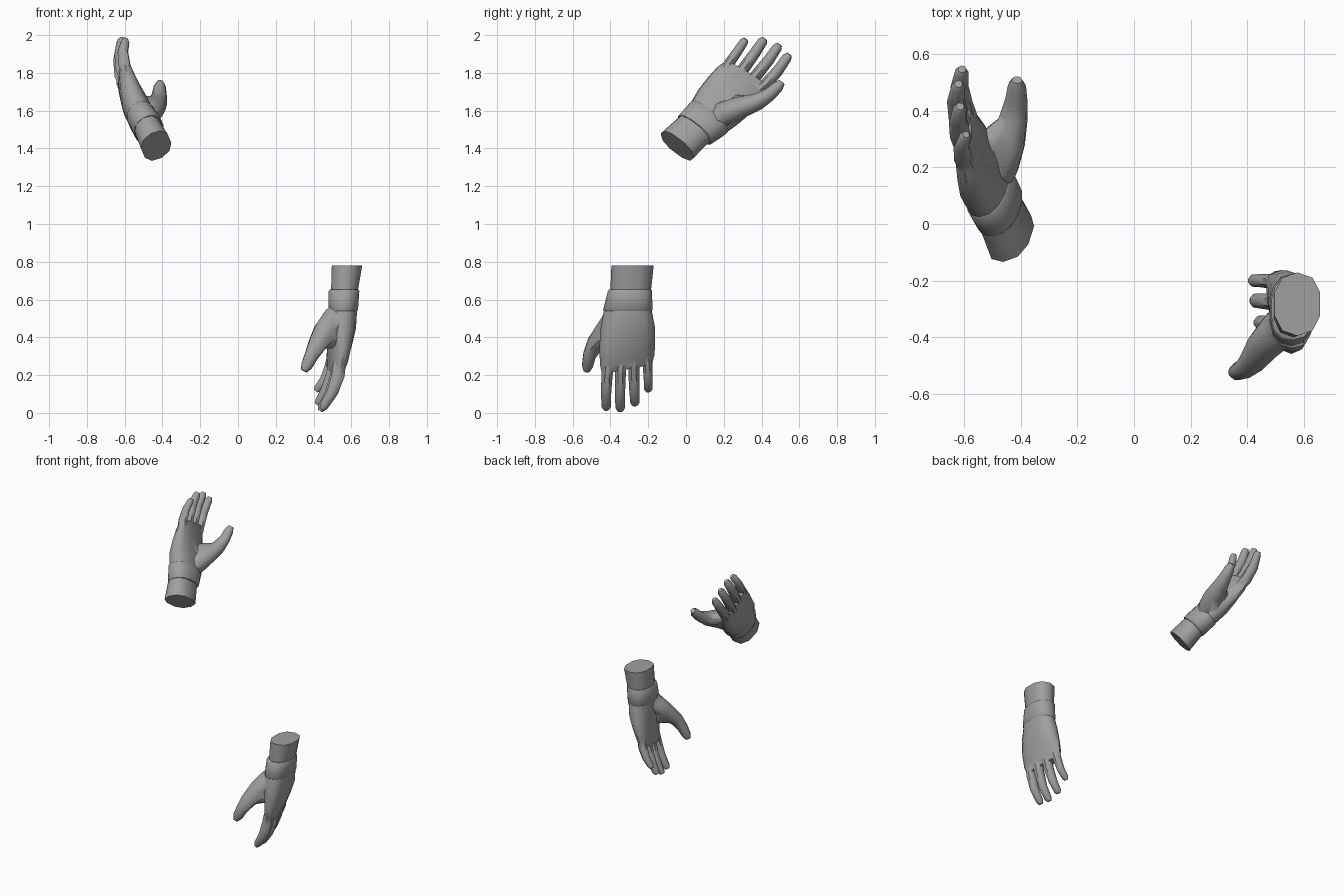
import bpy, bmesh, math
from mathutils import Vector, Matrix

if "Cube" in bpy.data.objects:
    bpy.data.objects.remove(bpy.data.objects["Cube"])

grey = bpy.data.materials.new("grey")
grey.diffuse_color = (0.35, 0.35, 0.35, 1)
grey.use_nodes = True
grey.node_tree.nodes["Principled BSDF"].inputs["Base Color"].default_value = grey.diffuse_color


def loft(name, rings):
    """Closed skin through rings of points."""
    bm = bmesh.new()
    loops = [[bm.verts.new(p) for p in ring] for ring in rings]
    n = len(loops[0])
    for a, b in zip(loops, loops[1:]):
        for i in range(n):
            j = (i + 1) % n
            bm.faces.new((a[i], a[j], b[j], b[i]))
    bm.faces.new(loops[0])
    bm.faces.new(loops[-1])
    bmesh.ops.recalc_face_normals(bm, faces=bm.faces)
    mesh = bpy.data.meshes.new(name)
    bm.to_mesh(mesh)
    bm.free()
    mesh.materials.append(grey)
    obj = bpy.data.objects.new(name, mesh)
    bpy.context.collection.objects.link(obj)
    return obj


def level_loft(name, sections, sides):
    """Loft of ovals: centre x, centre y, z, half x, half y, lean and lift of the far side."""
    rings = []
    for cx, cy, z, hx, hy, lean in sections:
        ring = []
        for i in range(sides):
            a = 2 * math.pi * (i + 0.5) / sides
            c, s = math.cos(a), math.sin(a)
            u = math.copysign(abs(c) ** 0.85, c)
            v = math.copysign(abs(s) ** 0.85, s)
            ring.append((cx + hx * u - lean * v, cy + hy * v, z + lean * v))
        rings.append(ring)
    return loft(name, rings)


def tube(name, path, sides=8):
    """Digit along a path: x, y, z, half width, half depth."""
    pts = [Vector(p[:3]) for p in path]
    rings = []
    for i, p in enumerate(pts):
        t = (pts[min(i + 1, len(pts) - 1)] - pts[max(i - 1, 0)]).normalized()
        a = (Vector((0, 1, 0)) - t * t.y).normalized()
        b = t.cross(a)
        w, d = path[i][3:]
        rings.append([p + a * w * math.cos(k) + b * d * math.sin(k)
                      for k in (2 * math.pi * (j + 0.5) / sides for j in range(sides))])
    return loft(name, rings)


# Forearm stub and wrist band
forearm = level_loft("forearm", [
    (0.577, -0.283, 0.78, 0.084, 0.112, 0), (0.565, -0.292, 0.66, 0.075, 0.108, 0),
    (0.560, -0.295, 0.61, 0.070, 0.106, 0)], 10)
band = level_loft("wrist_band", [
    (0.562, -0.296, 0.652, 0.078, 0.112, 0), (0.561, -0.297, 0.645, 0.083, 0.117, 0),
    (0.557, -0.308, 0.545, 0.080, 0.131, 0), (0.556, -0.308, 0.538, 0.075, 0.126, 0)], 14)

# Palm
hand = level_loft("hand", [
    (0.560, -0.298, 0.63, 0.072, 0.108, 0), (0.557, -0.308, 0.54, 0.075, 0.127, 0),
    (0.551, -0.309, 0.45, 0.073, 0.144, 0.008), (0.538, -0.311, 0.36, 0.061, 0.148, 0.018),
    (0.524, -0.311, 0.28, 0.048, 0.144, 0.026), (0.512, -0.313, 0.23, 0.032, 0.132, 0.025)], 14)

# Thumb, the web joining it to the palm, and fingers
digits = [
    tube("thumb", [
        (0.540, -0.340, 0.550, 0.050, 0.050), (0.514, -0.370, 0.495, 0.070, 0.074),
        (0.463, -0.423, 0.430, 0.060, 0.068), (0.421, -0.482, 0.365, 0.046, 0.052),
        (0.390, -0.511, 0.305, 0.036, 0.040), (0.364, -0.522, 0.250, 0.031, 0.033),
        (0.350, -0.526, 0.222, 0.018, 0.019)]),
    tube("thumb_web", [
        (0.548, -0.350, 0.410, 0.055, 0.090), (0.495, -0.405, 0.408, 0.050, 0.066),
        (0.437, -0.462, 0.380, 0.034, 0.046)], 10),
]
fingers = {
    "index_finger": [(0.542, -0.405, 0.30), (0.530, -0.418, 0.20), (0.500, -0.423, 0.11), (0.444, -0.422, 0.018)],
    "middle_finger": [(0.540, -0.345, 0.30), (0.523, -0.348, 0.20), (0.488, -0.350, 0.10), (0.434, -0.348, 0.011)],
    "ring_finger": [(0.525, -0.278, 0.31), (0.503, -0.276, 0.21), (0.468, -0.273, 0.12), (0.420, -0.270, 0.042)],
    "little_finger": [(0.508, -0.215, 0.33), (0.490, -0.203, 0.25), (0.462, -0.200, 0.18), (0.412, -0.200, 0.115)],
}
for name, (base, knuckle, joint, tip) in fingers.items():
    k = 0.92 if name == "little_finger" else 1.05
    mid = [(a + b) / 2 for a, b in zip(base, knuckle)]
    near = [a + (b - a) * 0.8 for a, b in zip(joint, tip)]
    digits.append(tube(name, [
        (*base, 0.026 * k, 0.030 * k), (*mid, 0.030 * k, 0.035 * k), (*knuckle, 0.030 * k, 0.036 * k),
        (*joint, 0.028 * k, 0.031 * k), (*near, 0.025 * k, 0.024 * k), (*tip, 0.015 * k, 0.014 * k)]))

# Weld the digits to the palm
bpy.context.view_layer.objects.active = hand
for digit in digits:
    mod = hand.modifiers.new("weld", 'BOOLEAN')
    mod.operation = 'UNION'
    mod.solver = 'EXACT'
    mod.object = digit
    bpy.ops.object.modifier_apply(modifier=mod.name)
    bpy.data.objects.remove(digit)


def frame(wrist, finger_mid, little_tip, thumb_tip, hand_sign):
    """Wrist origin with axes along the fingers, toward the thumb and out of the palm."""
    f = (Vector(finger_mid) - Vector(wrist)).normalized()
    s = Vector(thumb_tip) - Vector(little_tip)
    s = (s - f * s.dot(f)).normalized()
    n = f.cross(s) * hand_sign
    return Matrix.Translation(wrist) @ Matrix((f, s, n)).transposed().to_4x4()


# Second, mirrored hand, raised and reaching back
lower = frame((0.575, -0.285, 0.78), (0.42, -0.31, 0.065), (0.41, -0.20, 0.11), (0.35, -0.53, 0.22), 1)
upper = frame((-0.445, -0.055, 1.405), (-0.6075, 0.42, 1.9325), (-0.605, 0.30, 1.975), (-0.41, 0.52, 1.73), -1)
move = Matrix.Translation((0.014, 0.010, 0.009)) @ upper @ lower.inverted()
parts = [forearm, band, hand]
for part in list(parts):
    mesh = part.data.copy()
    mesh.transform(move)
    mesh.flip_normals()
    twin = bpy.data.objects.new("raised_" + part.name, mesh)
    part.name = "lowered_" + part.name
    bpy.context.collection.objects.link(twin)
    parts.append(twin)

bpy.ops.object.select_all(action='DESELECT')
for part in parts:
    part.select_set(True)
bpy.context.view_layer.objects.active = parts[0]
bpy.ops.object.shade_smooth_by_angle(angle=math.radians(48))
